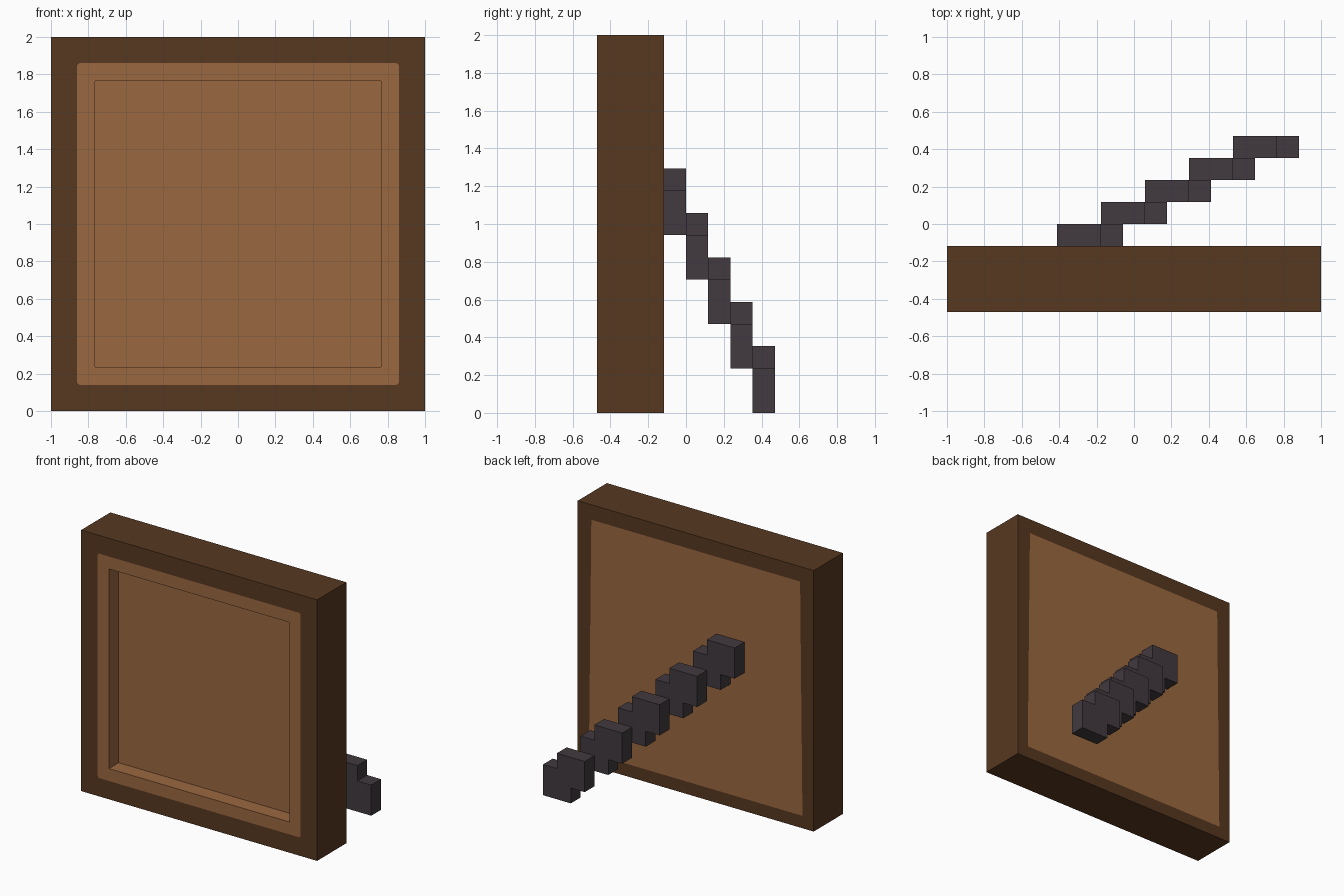
import bpy, bmesh, math

if "Cube" in bpy.data.objects:
    bpy.data.objects.remove(bpy.data.objects["Cube"], do_unlink=True)

U = 2 / 17          # one block
FRONT = -4 * U      # front face of the board
BACK = -U           # back face of the board


def material(name, rgb):
    mat = bpy.data.materials.new(name)
    mat.use_nodes = True
    mat.diffuse_color = (*rgb, 1)
    mat.node_tree.nodes["Principled BSDF"].inputs["Base Color"].default_value = (*rgb, 1)
    return mat


dark_wood = material("dark wood", (0.095, 0.040, 0.015))
light_wood = material("light wood", (0.328, 0.138, 0.051))
iron = material("dark iron", (0.054, 0.042, 0.050))


def add_object(name, bm, mats):
    bmesh.ops.remove_doubles(bm, verts=bm.verts, dist=0.0001)
    bmesh.ops.recalc_face_normals(bm, faces=bm.faces)
    mesh = bpy.data.meshes.new(name)
    bm.to_mesh(mesh)
    bm.free()
    for mat in mats:
        mesh.materials.append(mat)
    obj = bpy.data.objects.new(name, mesh)
    bpy.context.collection.objects.link(obj)
    return obj


def square_loop(bm, half, y, radius=0, taper=0, zc=1):
    """Square outline, optionally round-cornered and narrower at the top."""
    verts = []
    for corner in range(4):
        mid = math.radians(45 + 90 * corner)
        sx, sz = math.copysign(1, math.cos(mid)), math.copysign(1, math.sin(mid))
        for step in range(4):
            a = math.radians(90 * corner + 30 * step)
            x = sx * (half - radius - taper * sz) + radius * math.cos(a)
            z = zc + sz * (half - radius) + radius * math.sin(a)
            verts.append(bm.verts.new((x, y, z)))
    return verts


# Board: outlines lofted from the back panel round the rim to the recess floor
bm = bmesh.new()
loops = [
    square_loop(bm, 0.895, BACK, taper=0.01, zc=0.99),
    square_loop(bm, 1, BACK),
    square_loop(bm, 1, FRONT),
    square_loop(bm, 0.86, FRONT, radius=0.015),
    square_loop(bm, 13 / 17, FRONT),
    square_loop(bm, 13 / 17, FRONT + U),
]
for ring, (a, b) in enumerate(zip(loops, loops[1:])):
    for i in range(len(a)):
        j = (i + 1) % len(a)
        face = bm.faces.new((a[i], a[j], b[j], b[i]))
        face.material_index = 0 if ring < 3 else 1   # rim dark, panel light
for cap in (loops[0], loops[-1]):
    bm.faces.new(cap).material_index = 1
add_object("framed_board", bm, [dark_wood, light_wood])

# Handle: a notched block repeated down and outwards from the back
bm = bmesh.new()
profile = [(0, 0), (0, 2), (-1, 2), (-1, 3), (-3, 3), (-3, 1), (-2, 1), (-2, 0)]
verts = [bm.verts.new(((x - 0.5) * U, BACK, (z + 8) * U)) for x, z in profile]
face = bm.faces.new(verts)
grown = bmesh.ops.extrude_face_region(bm, geom=[face])["geom"]
bmesh.ops.translate(bm, vec=(0, U, 0),
                    verts=[g for g in grown if isinstance(g, bmesh.types.BMVert)])
handle = add_object("stepped_handle", bm, [iron])
array = handle.modifiers.new("steps", 'ARRAY')
array.count = 5
array.use_relative_offset = False
array.use_constant_offset = True
array.constant_offset_displace = (2 * U, U, -2 * U)
